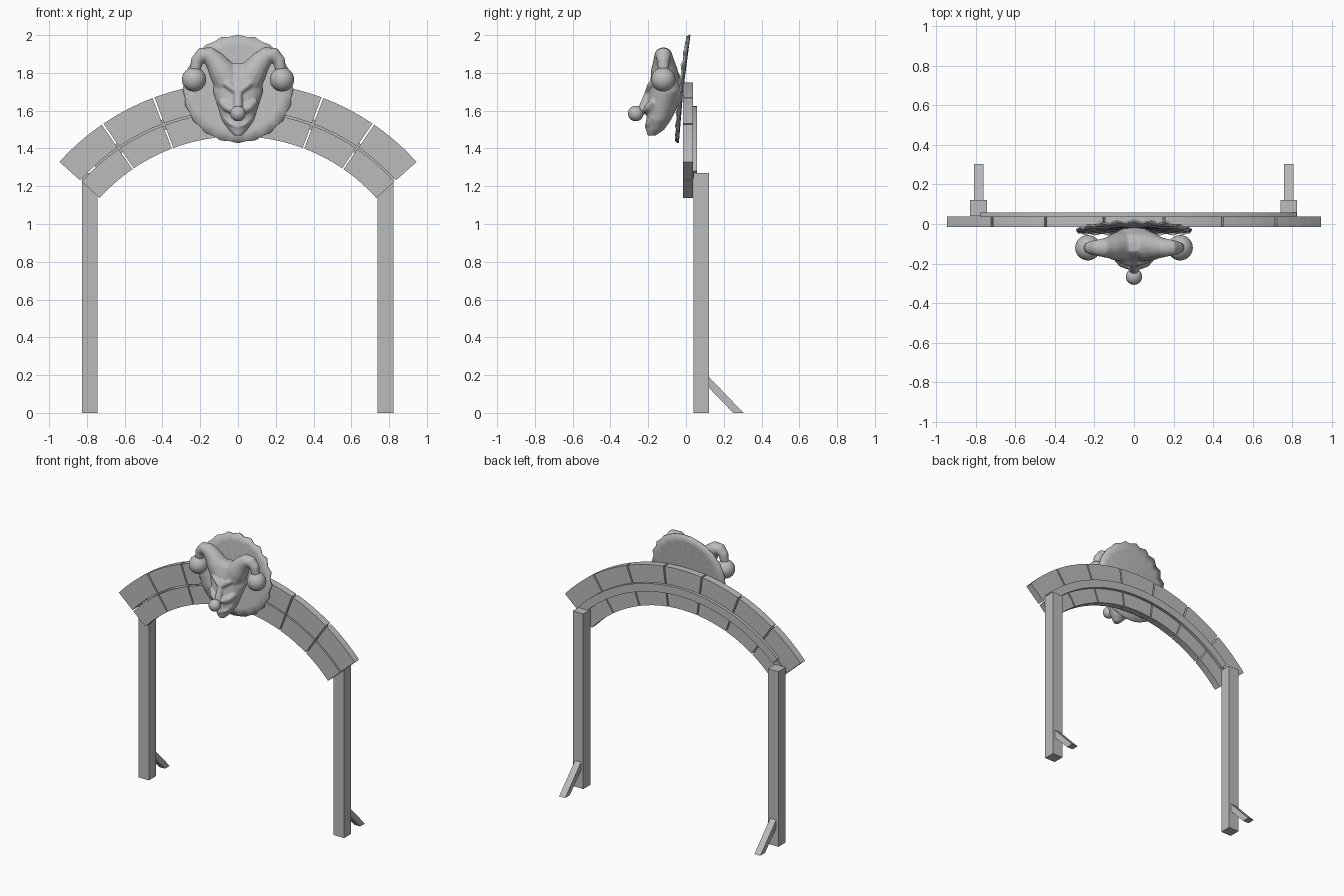
import bpy, bmesh, math
from mathutils import Vector

if "Cube" in bpy.data.objects:
    bpy.data.objects.remove(bpy.data.objects["Cube"])

grey = bpy.data.materials.new("plain grey")
grey.use_nodes = True
grey.diffuse_color = (0.5, 0.5, 0.5, 1)
grey.node_tree.nodes["Principled BSDF"].inputs["Base Color"].default_value = (0.5, 0.5, 0.5, 1)


def finish(name, bm, smooth=False):
    bmesh.ops.recalc_face_normals(bm, faces=bm.faces)
    mesh = bpy.data.meshes.new(name)
    bm.to_mesh(mesh)
    bm.free()
    mesh.materials.append(grey)
    for p in mesh.polygons:
        p.use_smooth = smooth
    obj = bpy.data.objects.new(name, mesh)
    bpy.context.collection.objects.link(obj)
    return obj


def loft(bm, rings):
    """Skin a list of equal-length point rings and cap both ends."""
    rows = [[bm.verts.new(p) for p in ring] for ring in rings]
    n = len(rows[0])
    for a, b in zip(rows, rows[1:]):
        for i in range(n):
            bm.faces.new((a[i], a[(i + 1) % n], b[(i + 1) % n], b[i]))
    bm.faces.new(rows[0])
    bm.faces.new(rows[-1])


def tube(bm, path, n=14):
    """Tapered round tube through (x, y, z, radius) points."""
    pts = [Vector(p[:3]) for p in path]
    rings = []
    for i, c in enumerate(pts):
        d = (pts[min(i + 1, len(pts) - 1)] - pts[max(i - 1, 0)]).normalized()
        u = d.cross(Vector((0, 1, 0))).normalized()
        v = d.cross(u)
        rings.append([c + path[i][3] * (u * math.cos(t) + v * math.sin(t))
                      for t in (2 * math.pi * k / n for k in range(n))])
    loft(bm, rings)


def arc_block(name, r0, r1, a0, a1, y0, y1, steps):
    """Curved block; angles in degrees from the top of the arch."""
    rings = []
    for k in range(steps + 1):
        a = math.radians(a0 + (a1 - a0) * k / steps)
        s, c = math.sin(a), math.cos(a)
        rings.append([(r * s, y, ARCH_Z + r * c)
                      for r, y in ((r0, y0), (r1, y0), (r1, y1), (r0, y1))])
    bm = bmesh.new()
    loft(bm, rings)
    return finish(name, bm)


def ball(name, centre, radius):
    bm = bmesh.new()
    bmesh.ops.create_uvsphere(bm, u_segments=32, v_segments=20, radius=radius)
    bmesh.ops.translate(bm, vec=centre, verts=bm.verts)
    return finish(name, bm, True)


# Arch: seven blocks in two rows, joined by a strip behind
ARCH_Z, HALF, COUNT = 0.478, 48.0, 7
step = 2 * HALF / COUNT
for i in range(COUNT):
    a0 = -HALF + i * step
    lo = a0 + (0.25 if i else 0)
    hi = a0 + step - (0.25 if i < COUNT - 1 else 0)
    arc_block(f"outer_block_{i + 1}", 1.125, 1.272, lo, hi, -0.015, 0.037, 4)
    arc_block(f"inner_block_{i + 1}", 0.986, 1.115, lo, hi, -0.015, 0.037, 4)
arc_block("back_strip", 1.09, 1.147, -42.5, 45.6, 0.037, 0.058, 28)

# Posts and their slanted braces
for side, x in (("right", -0.785), ("left", 0.781)):
    for name, half, outline in (
            ("post", 0.042, ((0.04, 0), (0.122, 0), (0.122, 1.27), (0.04, 1.27))),
            ("brace", 0.024, ((0.122, 0.19), (0.304, 0), (0.25, 0), (0.122, 0.132)))):
        bm = bmesh.new()
        loft(bm, [[(x + s * half, y, z) for y, z in outline] for s in (-1, 1)])
        finish(f"{side}_{name}", bm)

# Pleated collar: tilted disc with ripples growing to the rim
bm = bmesh.new()
SPOKES, RINGS = 40, 5
centre = bm.verts.new((0, -0.018, 1.715))
rows = []
for j in range(1, RINGS + 1):
    f = j / RINGS
    row = []
    for k in range(SPOKES):
        t = 2 * math.pi * k / SPOKES
        r = f * (0.289 + 0.004 * (-1) ** k)
        x, z = r * math.sin(t), r * math.cos(t)
        y = -0.018 + 0.105 * z + f * 0.007 * (-1) ** k - 0.2 * x * x
        row.append(bm.verts.new((x, y, 1.715 + z * 0.98)))
    rows.append(row)
for k in range(SPOKES):
    m = (k + 1) % SPOKES
    bm.faces.new((centre, rows[0][k], rows[0][m]))
    for a, b in zip(rows, rows[1:]):
        bm.faces.new((a[k], b[k], b[m], a[m]))
collar = finish("pleated_collar", bm, True)
solid = collar.modifiers.new("thickness", "SOLIDIFY")
solid.thickness = 0.008
solid.offset = 0

# Mask: head sections (height, half width, front, back), horns and face relief
bm = bmesh.new()
sections = [(1.468, 0.022, -0.205, -0.16), (1.50, 0.052, -0.21, -0.115),
            (1.55, 0.086, -0.208, -0.08), (1.62, 0.108, -0.21, -0.045),
            (1.70, 0.134, -0.195, -0.014), (1.76, 0.128, -0.185, -0.02),
            (1.82, 0.09, -0.165, -0.05), (1.85, 0.04, -0.14, -0.085)]
rings = []
for z, w, yf, yb in sections:
    mid, half = (yf + yb) / 2, (yb - yf) / 2
    rings.append([(w * math.cos(t), mid + half * math.sin(t), z)
                  for t in (2 * math.pi * k / 28 for k in range(28))])
loft(bm, rings)
for s in (-1, 1):
    # Horn curling out and down to its ball
    tube(bm, [(s * 0.05, -0.11, 1.75, 0.08), (s * 0.085, -0.115, 1.81, 0.072),
              (s * 0.12, -0.118, 1.86, 0.057), (s * 0.155, -0.12, 1.893, 0.048),
              (s * 0.19, -0.12, 1.895, 0.041), (s * 0.217, -0.12, 1.865, 0.034),
              (s * 0.228, -0.12, 1.81, 0.028)])
    # Brow ridge, cheek and smile
    tube(bm, [(s * 0.005, -0.2, 1.70, 0.018), (s * 0.05, -0.186, 1.735, 0.02),
              (s * 0.105, -0.145, 1.765, 0.018)])
    tube(bm, [(s * 0.025, -0.212, 1.60, 0.02), (s * 0.06, -0.195, 1.62, 0.024),
              (s * 0.09, -0.165, 1.65, 0.02)])
    tube(bm, [(s * 0.001, -0.208, 1.515, 0.012), (s * 0.04, -0.2, 1.53, 0.011),
              (s * 0.075, -0.17, 1.565, 0.01)])
# Nose bridge
tube(bm, [(0, -0.18, 1.74, 0.018), (0, -0.207, 1.67, 0.022), (0, -0.23, 1.605, 0.026),
          (0, -0.24, 1.585, 0.02)])
# Pointed chin
tube(bm, [(0, -0.18, 1.54, 0.035), (0, -0.19, 1.50, 0.025), (0, -0.195, 1.475, 0.012)])
mask = finish("horned_mask", bm, True)
fuse = mask.modifiers.new("fuse", "REMESH")
fuse.mode = "VOXEL"
fuse.voxel_size = 0.006
fuse.use_smooth_shade = True
soft = mask.modifiers.new("soften", "SMOOTH")
soft.factor = 0.5
soft.iterations = 8

# Balls on the horns and nose
ball("right_horn_ball", (-0.233, -0.12, 1.765), 0.064)
ball("left_horn_ball", (0.233, -0.12, 1.765), 0.064)
ball("nose_ball", (0, -0.266, 1.585), 0.041)
